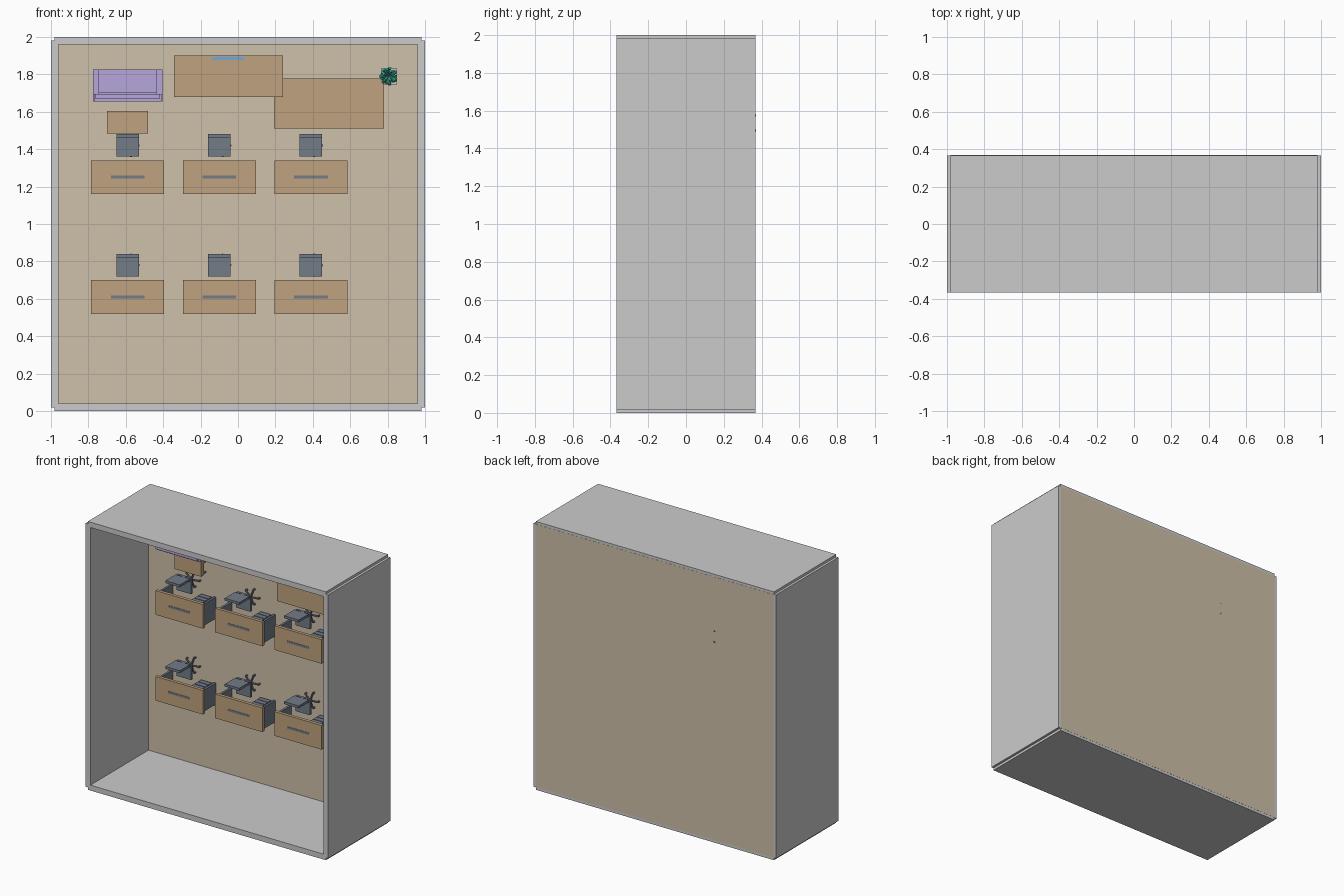
import bpy, math, random
from mathutils import Vector

if "Cube" in bpy.data.objects:
    bpy.data.objects.remove(bpy.data.objects["Cube"])
random.seed(4)

FLOOR = 0.317   # the room lies on its back: heights h above its floor run towards -y


def material(name, rgb):
    m = bpy.data.materials.new(name)
    m.diffuse_color = (*rgb, 1)
    m.use_nodes = True
    m.node_tree.nodes["Principled BSDF"].inputs["Base Color"].default_value = m.diffuse_color
    return m


TAN = material("floor_tan", (0.62, 0.53, 0.40))
WOOD = material("wood", (0.52, 0.36, 0.21))
SLATE = material("slate", (0.17, 0.20, 0.25))
LILAC = material("lilac", (0.47, 0.38, 0.71))
BLUE = material("blue", (0.15, 0.40, 0.80))
GREEN = material("leaf_green", (0.06, 0.50, 0.36))


def box(name, x0, x1, h0, h1, z0, z1, mat=None):
    bpy.ops.mesh.primitive_cube_add(
        size=1, location=((x0 + x1) / 2, FLOOR - (h0 + h1) / 2, (z0 + z1) / 2))
    o = bpy.context.object
    o.name = name
    o.scale = (x1 - x0, h1 - h0, z1 - z0)
    if mat:
        o.data.materials.append(mat)
    return o


def rod(name, a, b, r, mat, r2=None, sides=8):
    # tapered rod between two (x, h, z) points
    pa, pb = [Vector((p[0], FLOOR - p[1], p[2])) for p in (a, b)]
    d = pb - pa
    bpy.ops.mesh.primitive_cone_add(vertices=sides, radius1=r, radius2=r if r2 is None else r2,
                                    depth=d.length, location=(pa + pb) / 2)
    o = bpy.context.object
    o.name = name
    o.rotation_euler = d.to_track_quat('Z', 'Y').to_euler()
    o.data.materials.append(mat)
    return o


def desk(cx, cz):
    box("desk_top", cx - .195, cx + .195, .143, .167, cz - .09, cz + .09, WOOD)
    box("desk_cable_slot", cx - .09, cx + .09, .16, .169, cz - .008, cz + .008, SLATE)
    for s in (-1, 1):
        px = cx + s * .178
        box("desk_side_panel", px - .008, px + .008, 0, .143, cz - .08, cz + .08, SLATE)
    # drawer pedestal with fronts
    box("desk_drawers", cx + .07, cx + .168, .01, .14, cz - .07, cz + .075, SLATE)
    for i in range(3):
        box("drawer_front", cx + .075, cx + .163, .016 + i * .042, .052 + i * .042,
            cz + .075, cz + .08, SLATE)


def chair(cx, cz):
    box("chair_seat", cx - .06, cx + .06, .095, .113, cz - .06, cz + .055, SLATE)
    box("chair_back", cx - .06, cx + .06, .125, .245, cz + .042, cz + .06, SLATE)
    box("chair_back_bracket", cx - .012, cx + .012, .1, .15, cz + .046, cz + .056, SLATE)
    rod("chair_column", (cx, .02, cz), (cx, .096, cz), .009, SLATE)
    # five-armed base with casters
    for i in range(5):
        a = math.tau * i / 5
        tip = (cx + .058 * math.cos(a), .018, cz + .058 * math.sin(a))
        rod("chair_base_arm", (cx, .024, cz), tip, .006, SLATE)
        rod("chair_caster", (tip[0], 0, tip[2]), (tip[0], .018, tip[2]), .007, SLATE)


# room shell: walls overlap at half their thickness in the corners
TOP, BACK = .684, -.05
for s in (-1, 1):
    box("side_wall", s * .98 - .02, s * .98 + .02, BACK, TOP, .018, 1.982)
    box("end_wall", -.982, .982, BACK, TOP, 1 + s * .98 - .02, 1 + s * .98 + .02)
box("room_floor", -.98, .98, BACK - .001, 0, .02, 1.98, TAN)

# two rows of three workstations
for row in range(2):
    for col in range(3):
        x, z = -.59 + .49 * col, 1.25 - .64 * row
        desk(x, z)
        chair(x, z + .17)

# counter with screen, and lower meeting table beside it
box("counter_top", -.343, .24, .137, .16, 1.68, 1.9, WOOD)
box("counter_screen", -.135, .033, .155, .166, 1.876, 1.892, BLUE)
for x in (-.315, .20):
    box("counter_side_panel", x, x + .015, 0, .137, 1.70, 1.88, SLATE)
box("meeting_table_top", .193, .78, .11, .132, 1.51, 1.778, WOOD)
for x in (.235, .74):
    for z in (1.54, 1.75):
        rod("meeting_table_leg", (x, 0, z), (x, .112, z), .01, SLATE)

# coffee table, its right legs passing through the floor
box("coffee_table_top", -.70, -.48, .03, .065, 1.485, 1.605, WOOD)
for x, foot in ((-.69, 0), (-.49, -.0525)):
    for z in (1.495, 1.575):
        box("coffee_table_leg", x - .005, x + .005, foot, .03, z - .005, z + .005, SLATE)

# sofa with its back towards the coffee table
box("sofa_base", -.745, -.435, .015, .075, 1.66, 1.815, LILAC)
box("sofa_seat_cushion", -.742, -.438, .075, .1, 1.70, 1.825, LILAC)
box("sofa_back", -.77, -.41, .03, .18, 1.655, 1.695, LILAC)
box("sofa_back_cap", -.762, -.42, .18, .2, 1.668, 1.696, LILAC)
for x in (-.775, -.438):
    box("sofa_arm", x, x + .033, .015, .135, 1.655, 1.825, LILAC)

# potted plant
box("plant_pot", .765, .85, 0, .08, 1.745, 1.832)
rod("plant_stem", (.81, .07, 1.79), (.81, .16, 1.79), .006, GREEN)
for tier, (h, n, reach) in enumerate(((.11, 7, .04), (.14, 7, .045), (.165, 5, .03))):
    for i in range(n):
        a = math.tau * (i + .5 * tier) / n + random.uniform(-.15, .15)
        tip = (.805 + reach * math.cos(a), h + .03, 1.79 + reach * math.sin(a))
        rod("plant_leaf", (.807, h, 1.79), tip, .004, GREEN, .010, 5)
